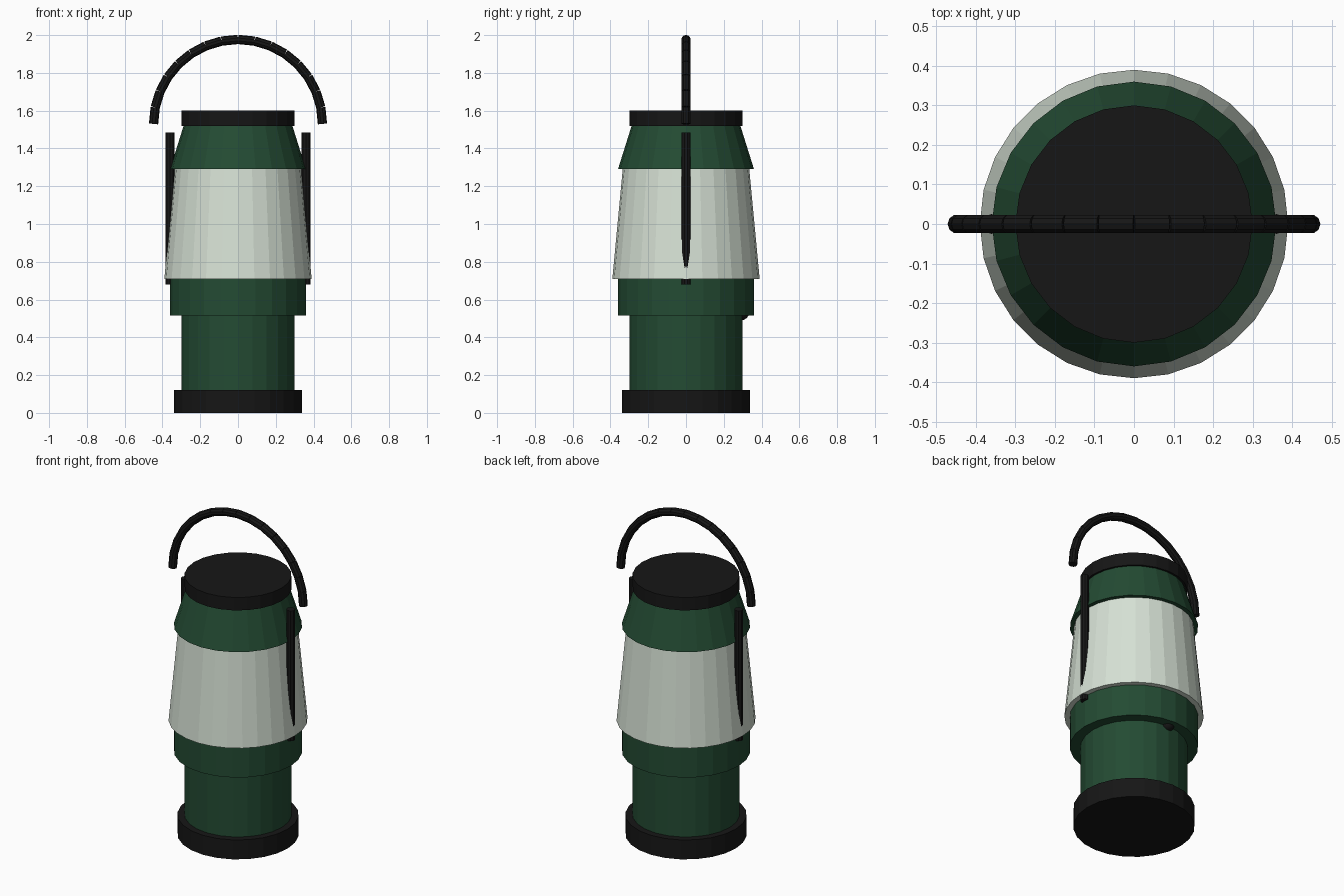
import bpy
from math import pi, sin, cos
from mathutils import Vector

if "Cube" in bpy.data.objects:
    bpy.data.objects.remove(bpy.data.objects["Cube"], do_unlink=True)


def make_material(name, rgb, roughness):
    mat = bpy.data.materials.new(name)
    mat.use_nodes = True
    mat.diffuse_color = (*rgb, 1)
    shader = mat.node_tree.nodes["Principled BSDF"]
    shader.inputs["Base Color"].default_value = (*rgb, 1)
    shader.inputs["Roughness"].default_value = roughness
    return mat


GREEN = make_material("green_paint", (0.017, 0.07, 0.033), 0.5)
BLACK = make_material("black_rubber", (0.008, 0.008, 0.008), 0.6)
FROST = make_material("frosted_glass", (0.67, 0.75, 0.66), 0.4)


def finish(name, mat):
    obj = bpy.context.object
    obj.name = obj.data.name = name
    obj.data.materials.append(mat)
    return obj


def frustum(name, mat, start, end, r1, r2, sides):
    """Flat-shaded closed cone section between two points."""
    start, end = Vector(start), Vector(end)
    axis = end - start
    bpy.ops.mesh.primitive_cone_add(
        vertices=sides, radius1=r1, radius2=r2, depth=axis.length,
        location=(start + end) / 2,
        rotation=axis.to_track_quat("Z", "Y").to_euler())
    return finish(name, mat)


# Stacked round housing: bottom z, top z, bottom radius, top radius, sides
housing = [
    ("base", BLACK, 0, 0.12, 0.34, 0.34, 24),
    ("battery_body", GREEN, 0.12, 0.515, 0.30, 0.30, 24),
    ("collar", GREEN, 0.515, 0.71, 0.36, 0.36, 24),
    ("globe", FROST, 0.71, 1.29, 0.39, 0.335, 28),
    ("hood", GREEN, 1.29, 1.52, 0.36, 0.288, 24),
    ("top_cap", BLACK, 1.52, 1.60, 0.30, 0.30, 24),
]
for name, mat, z1, z2, r1, r2, sides in housing:
    frustum(name, mat, (0, 0, z1), (0, 0, z2), r1, r2, sides)

# Guard rods on both sides
for side, x in (("left", 0.36), ("right", -0.36)):
    frustum("guard_rod_" + side, BLACK, (x, 0, 0.68), (x, 0, 1.485),
            0.025, 0.025, 10)

# Power knob tucked under the collar at the back
bpy.ops.mesh.primitive_uv_sphere_add(
    segments=14, ring_count=8, radius=0.04, location=(0, 0.293, 0.53))
finish("power_knob", BLACK)
bpy.ops.object.shade_smooth()

# Carrying handle: an arch of short straight links
LINKS, REACH, PIVOT = 16, 0.447, 1.53
arch = [Vector((REACH * cos(pi * i / LINKS), 0,
                PIVOT + REACH * sin(pi * i / LINKS)))
        for i in range(LINKS + 1)]
links = [frustum("handle_link", BLACK, a, b, 0.0245, 0.0245, 10)
         for a, b in zip(arch, arch[1:])]
bpy.ops.object.select_all(action="DESELECT")
for link in links:
    link.select_set(True)
bpy.context.view_layer.objects.active = links[0]
bpy.ops.object.join()
links[0].name = links[0].data.name = "carrying_handle"
